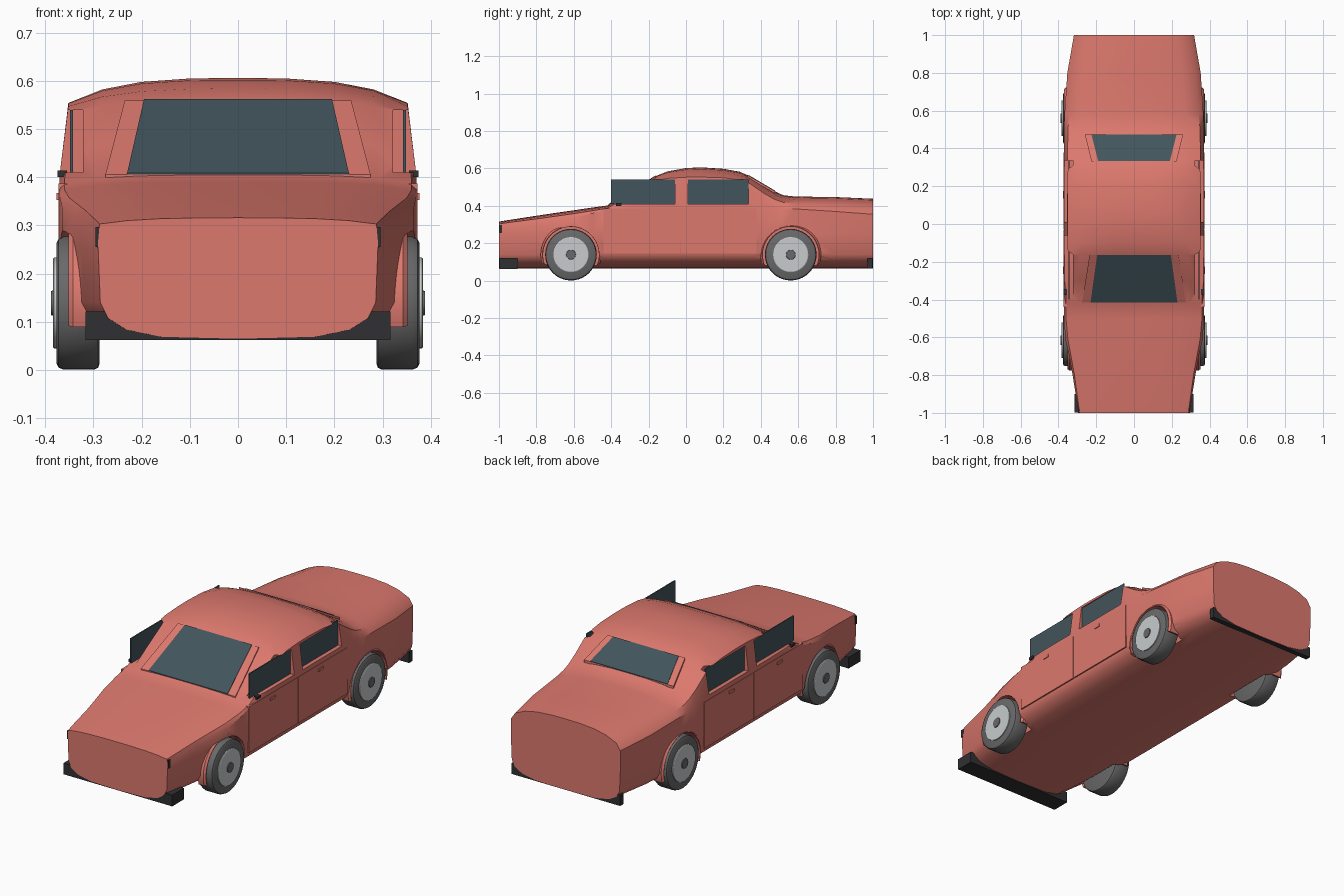
import bpy, bmesh, math

if "Cube" in bpy.data.objects:
    bpy.data.objects.remove(bpy.data.objects["Cube"])

def material(name, rgb):
    m = bpy.data.materials.new(name)
    m.diffuse_color = (*rgb, 1)
    m.use_nodes = True
    m.node_tree.nodes["Principled BSDF"].inputs["Base Color"].default_value = m.diffuse_color
    return m

RED = material("red_paint", (0.72, 0.19, 0.155))
GLASS = material("dark_glass", (0.055, 0.09, 0.107))
BLACK = material("black_trim", (0.03, 0.03, 0.033))
TYRE = material("tyre_grey", (0.14, 0.14, 0.145))
RIM = material("rim_grey", (0.58, 0.6, 0.61))

def make(name, verts, faces, mat=None):
    bm = bmesh.new()
    vs = [bm.verts.new(v) for v in verts]
    for f in faces:
        bm.faces.new([vs[i] for i in f])
    bmesh.ops.recalc_face_normals(bm, faces=bm.faces)
    me = bpy.data.meshes.new(name)
    bm.to_mesh(me)
    bm.free()
    ob = bpy.data.objects.new(name, me)
    bpy.context.collection.objects.link(ob)
    if mat:
        me.materials.append(mat)
    return ob

def smooth(ob, angle=32):
    bpy.ops.object.select_all(action='DESELECT')
    ob.select_set(True)
    bpy.context.view_layer.objects.active = ob
    bpy.ops.object.shade_smooth_by_angle(angle=math.radians(angle))

def loft(name, rings, mat=None, closed=False):
    """Skin equal-length closed rings; cap both ends, or join last to first."""
    n, k = len(rings[0]), len(rings)
    faces = []
    for r in range(k if closed else k - 1):
        a, b = r * n, ((r + 1) % k) * n
        faces += [(a + i, a + (i + 1) % n, b + (i + 1) % n, b + i) for i in range(n)]
    if not closed:
        faces += [tuple(range(n)), tuple(range((k - 1) * n, k * n))]
    return make(name, [p for ring in rings for p in ring], faces, mat)

def box(name, x, y, z, mat=None):
    ring = lambda yy: [(x[0], yy, z[0]), (x[1], yy, z[0]), (x[1], yy, z[1]), (x[0], yy, z[1])]
    return loft(name, [ring(y[0]), ring(y[1])], mat)

def side_box(name, s, x, y, z, mat=None):
    return box(name, sorted((s * x[0], s * x[1])), y, z, mat)

def turned(name, s, y, z, profile, mat=None, n=40):
    """Rings of (x, radius) about an axle parallel to x."""
    rings = [[(s * x, y + r * math.cos(2 * math.pi * i / n), z + r * math.sin(2 * math.pi * i / n))
              for i in range(n)] for x, r in profile]
    return loft(name, rings, mat)

# Body shell: y, half width, belt height, rail x, rail height, centre height
STATIONS = [
    (-1.0, .29, .27, .287, .303, .316), (-.97, .298, .275, .292, .308, .321),
    (-.8, .325, .30, .315, .33, .347), (-.7, .343, .318, .333, .344, .362),
    (-.61, .364, .335, .35, .357, .375), (-.5, .37, .36, .36, .374, .391),
    (-.42, .37, .38, .36, .388, .402), (-.3, .37, .40, .356, .455, .475),
    (-.16, .37, .405, .353, .535, .56), (-.1, .37, .405, .352, .547, .584),
    (0, .37, .405, .352, .553, .602), (.08, .37, .405, .352, .554, .606),
    (.2, .37, .405, .352, .55, .598), (.29, .37, .405, .352, .538, .582),
    (.34, .37, .403, .352, .52, .558), (.42, .37, .398, .351, .465, .511),
    (.475, .37, .392, .35, .434, .478), (.52, .37, .388, .348, .419, .457),
    (.58, .368, .384, .343, .412, .45), (.8, .353, .37, .325, .403, .447),
    (1.0, .318, .355, .295, .39, .438)]

def section(y, w, zb, xr, zr, zt):
    half = [(.55 * w, .069), (.8 * w, .084), (.93 * w, .108), (.985 * w, .14), (w, .25), (w, zb),
            (xr, zr), (.8 * xr, zr + .54 * (zt - zr)), (.57 * xr, zr + .84 * (zt - zr)),
            (.28 * xr, zr + .98 * (zt - zr))]
    return ([(0, y, .065)] + [(x, y, z) for x, z in half] + [(0, y, zt)]
            + [(-x, y, z) for x, z in reversed(half)])

body = loft("body_shell", [section(*s) for s in STATIONS], RED)

# Wheel wells and side window recesses cut from the body
AXLES = {"front": -.615, "rear": .56}
AXLE_Z = .139
WINDOWS = {"front": (-.40, -.06), "rear": (.01, .335)}
cutters = []
for s in (-1, 1):
    for y in AXLES.values():
        cutters.append(turned("wheel_well_cutter", s, y, AXLE_Z, [(.27, .15), (.5, .15)]))
    for y0, y1 in WINDOWS.values():
        cutters.append(side_box("window_cutter", s, (.322, .5), (y0, y1), (.41, .54)))
bpy.context.view_layer.objects.active = body
for c in cutters:
    c.hide_render = True
    m = body.modifiers.new("cut", 'BOOLEAN')
    m.operation, m.solver, m.object = 'DIFFERENCE', 'EXACT', c
    bpy.ops.object.modifier_apply(modifier=m.name)
    bpy.data.objects.remove(c)
smooth(body)

for s, side in ((-1, "left"), (1, "right")):
    # Wheels and arch lips
    for end, y in AXLES.items():
        name = f"{end}_{side}"
        tyre = turned(name + "_tyre", s, y, AXLE_Z,
                      [(.287, .125), (.29, .134), (.298, .138), (.362, .138), (.372, .134), (.377, .124)], TYRE)
        rim = turned(name + "_rim", s, y, AXLE_Z, [(.36, .094), (.382, .094), (.384, .091)], RIM)
        hub = turned(name + "_hub", s, y, AXLE_Z, [(.38, .027), (.388, .025)], TYRE, 20)
        xo = .35 if end == "front" else .369
        arc = []
        for i in range(33):
            a = math.radians(-18 + 216 * i / 32)
            c, d = math.cos(a), math.sin(a)
            arc.append([(s * x, y + r * c, AXLE_Z + r * d)
                        for x, r in ((.31, .149), (xo, .149), (xo + .002, .153), (xo - .008, .162), (.31, .162))])
        lip = loft(name + "_arch_lip", arc, RED)
        for ob in (tyre, rim, hub, lip):
            smooth(ob)
    # Doors, handles and side glass
    for end, y0, y1, hy in (("front", -.44, -.033, -.245), ("rear", -.029, .378, .155)):
        side_box(f"{end}_{side}_door", s, (.355, .372), (y0, y1), (.145, .387), RED)
        side_box(f"{end}_{side}_door_handle", s, (.365, .376), (hy - .02, hy + .02), (.353, .367), RED)
        side_box(f"{end}_{side}_window", s, (.342, .348), WINDOWS[end], (.41, .54), GLASS)
    # Mirror, headlight and rear crease strip
    side_box(f"{side}_mirror", s, (.355, .374), (-.375, -.345), (.4, .414), BLACK)
    side_box(f"{side}_headlight", s, (.284, .296), (-1.0, -.985), (.255, .297), BLACK)

# Windscreen and rear window, each on a painted surround
def screen(name, low, high, w_low, w_high, t, mat):
    rings = []
    for (y, z), w in ((low, w_low), (high, w_high)):
        rings.append([(-w, y, z - .012), (w, y, z - .012), (w, y, z + t), (-w, y, z + t)])
    loft(name, rings, mat)

screen("windscreen_surround", (-.415, .405), (-.163, .558), .275, .235, .001, RED)
screen("windscreen", (-.415, .405), (-.163, .558), .23, .195, .004, GLASS)
screen("rear_window_surround", (.33, .563), (.475, .478), .225, .26, .001, RED)
screen("rear_window", (.333, .562), (.475, .478), .19, .225, .004, GLASS)

# Bumpers
box("front_bumper", (-.316, .316), (-.998, -.9), (.062, .121), BLACK)
box("rear_bumper", (-.316, .316), (.97, .998), (.064, .121), BLACK)
